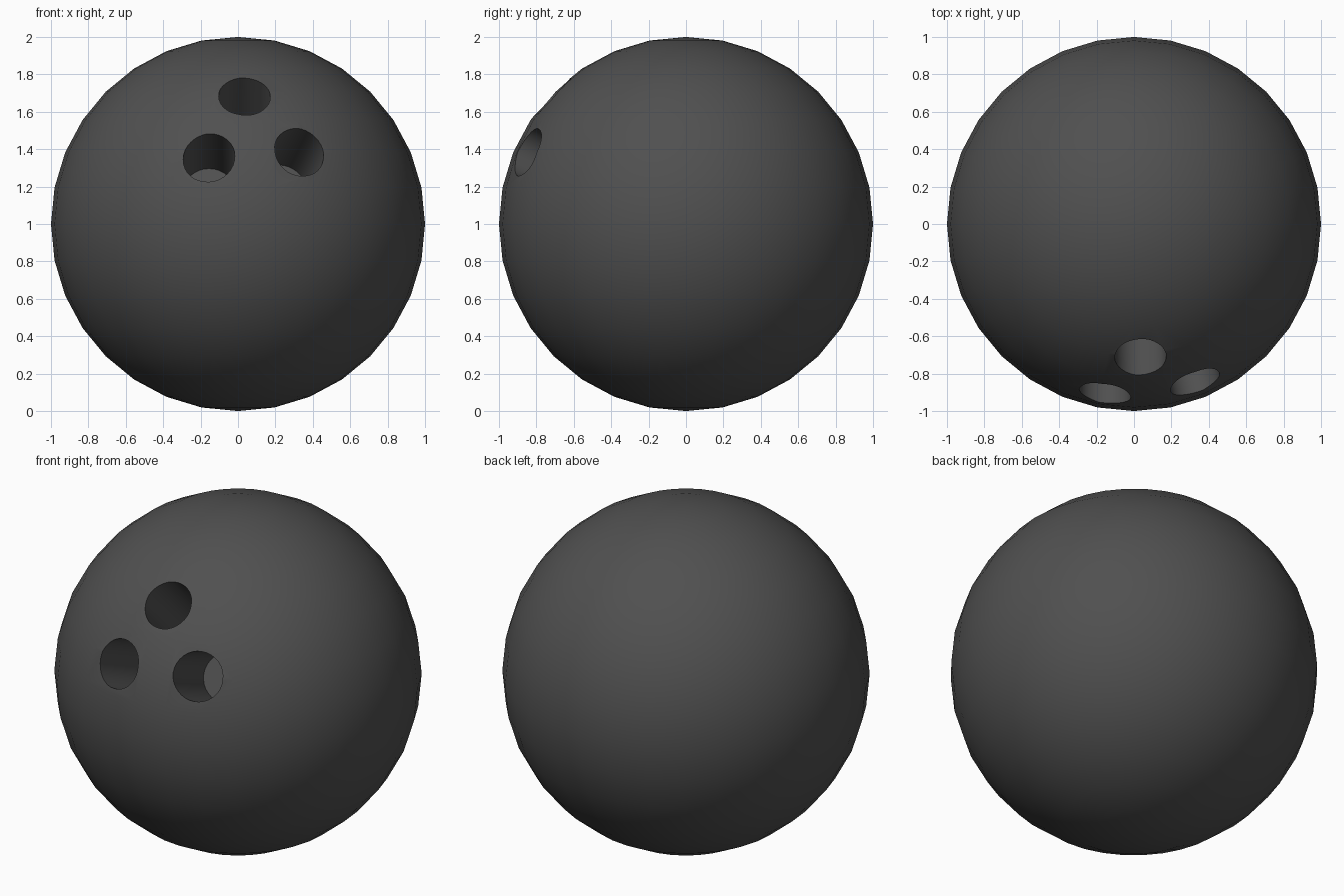
import bpy
from mathutils import Vector

if "Cube" in bpy.data.objects:
    bpy.data.objects.remove(bpy.data.objects["Cube"])

# One dark colour for the whole ball
mat = bpy.data.materials.new("charcoal")
mat.diffuse_color = (0.08, 0.08, 0.08, 1)
mat.use_nodes = True
mat.node_tree.nodes["Principled BSDF"].inputs["Base Color"].default_value = mat.diffuse_color

# Ball
bpy.ops.mesh.primitive_uv_sphere_add(segments=32, ring_count=16, radius=1, location=(0, 0, 1))
ball = bpy.context.object
ball.name = "ball"
ball.data.materials.append(mat)


# Finger hole: a cylinder from outside the surface down to mouth + inward
def drill(name, mouth, inward, radius=0.138):
    mouth, inward = Vector(mouth), Vector(inward)
    start = mouth - inward.normalized() * 0.25
    end = mouth + inward
    axis = start - end
    bpy.ops.mesh.primitive_cylinder_add(vertices=32, radius=radius, depth=axis.length,
                                        location=(start + end) / 2)
    cutter = bpy.context.object
    cutter.name = name
    cutter.rotation_euler = axis.to_track_quat('Z', 'Y').to_euler()
    cutter.data.materials.append(mat)
    cutter.hide_render = True
    bpy.context.view_layer.objects.active = ball
    mod = ball.modifiers.new(name, 'BOOLEAN')
    mod.operation = 'DIFFERENCE'
    mod.solver = 'EXACT'
    mod.object = cutter
    bpy.ops.object.modifier_apply(modifier=mod.name)
    bpy.data.objects.remove(cutter, do_unlink=True)


drill("thumb_hole", (0.035, -0.72, 1.69), (-0.01, 0.34, -0.33))
drill("left_finger_hole", (-0.155, -0.92, 1.36), (0.0, 0.43, -0.19))
drill("right_finger_hole", (0.33, -0.86, 1.39), (-0.10, 0.43, -0.20))

# Smooth surface with crisp hole rims
bpy.ops.object.select_all(action='DESELECT')
ball.select_set(True)
bpy.context.view_layer.objects.active = ball
bpy.ops.object.shade_smooth_by_angle(angle=0.6)
